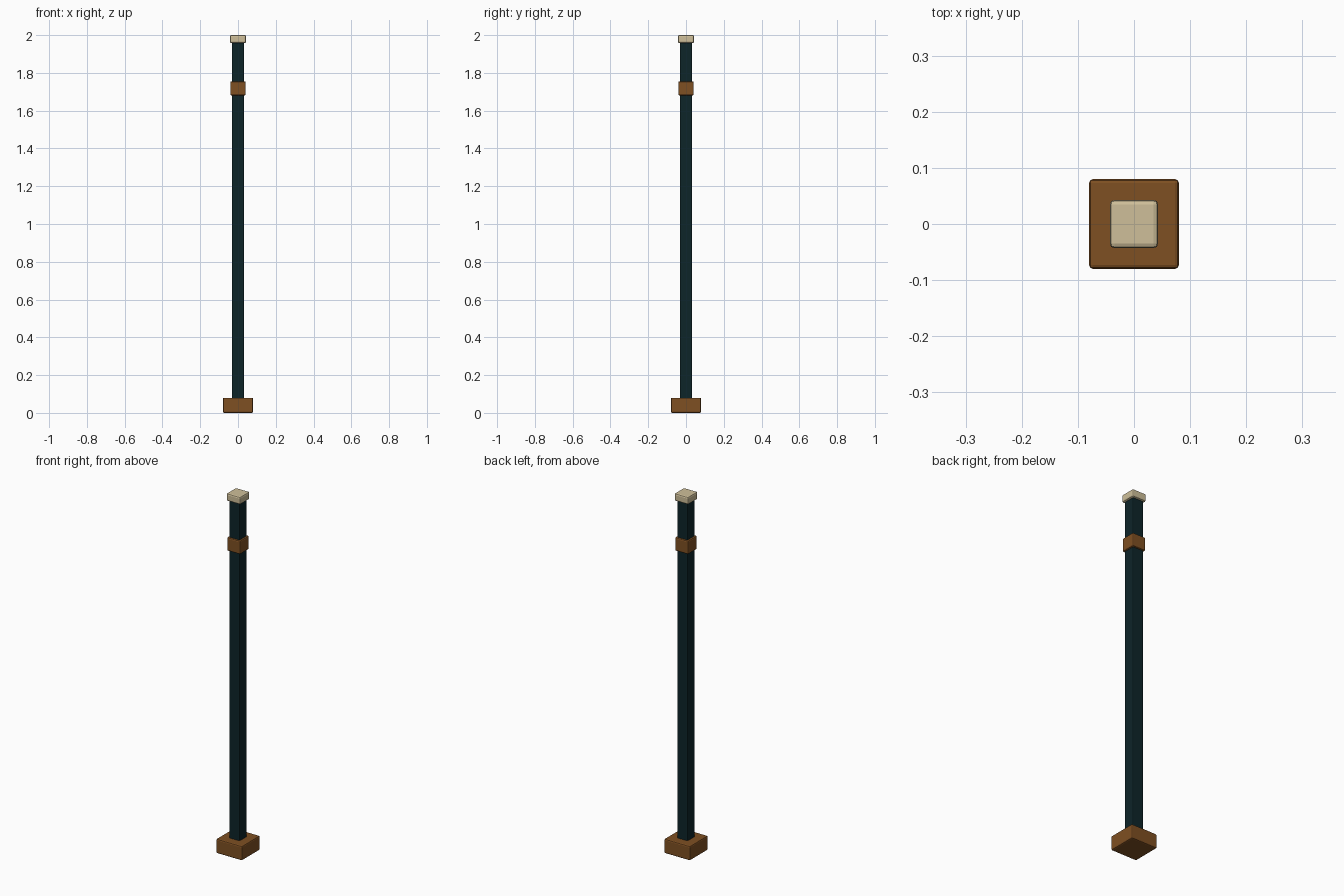
import bpy

if "Cube" in bpy.data.objects:
    bpy.data.objects.remove(bpy.data.objects["Cube"])


def material(name, rgb):
    m = bpy.data.materials.new(name)
    m.diffuse_color = (*rgb, 1.0)
    m.use_nodes = True
    m.node_tree.nodes["Principled BSDF"].inputs["Base Color"].default_value = m.diffuse_color
    return m


BROWN = material("warm brown", (0.21, 0.079, 0.016))
TEAL = material("dark teal", (0.004, 0.018, 0.022))
CREAM = material("cream", (0.62, 0.52, 0.32))


def block(name, half, z0, z1, mat, bevel):
    """Square block between two heights with softened edges."""
    bpy.ops.mesh.primitive_cube_add(size=1, location=(0, 0, (z0 + z1) / 2))
    ob = bpy.context.object
    ob.name = name
    ob.scale = (2 * half, 2 * half, z1 - z0)
    bpy.ops.object.transform_apply(location=False, rotation=False, scale=True)
    ob.data.materials.append(mat)
    mod = ob.modifiers.new("soft edges", "BEVEL")
    mod.width = bevel
    mod.segments = 2
    return ob


# Foot, shaft, collar near the top, and end cap
block("foot", 0.08, 0.0, 0.08, BROWN, 0.007)
block("shaft", 0.032, 0.07, 1.97, TEAL, 0.005)
block("collar", 0.041, 1.68, 1.755, BROWN, 0.007)
block("cap", 0.043, 1.958, 2.0, CREAM, 0.008)
